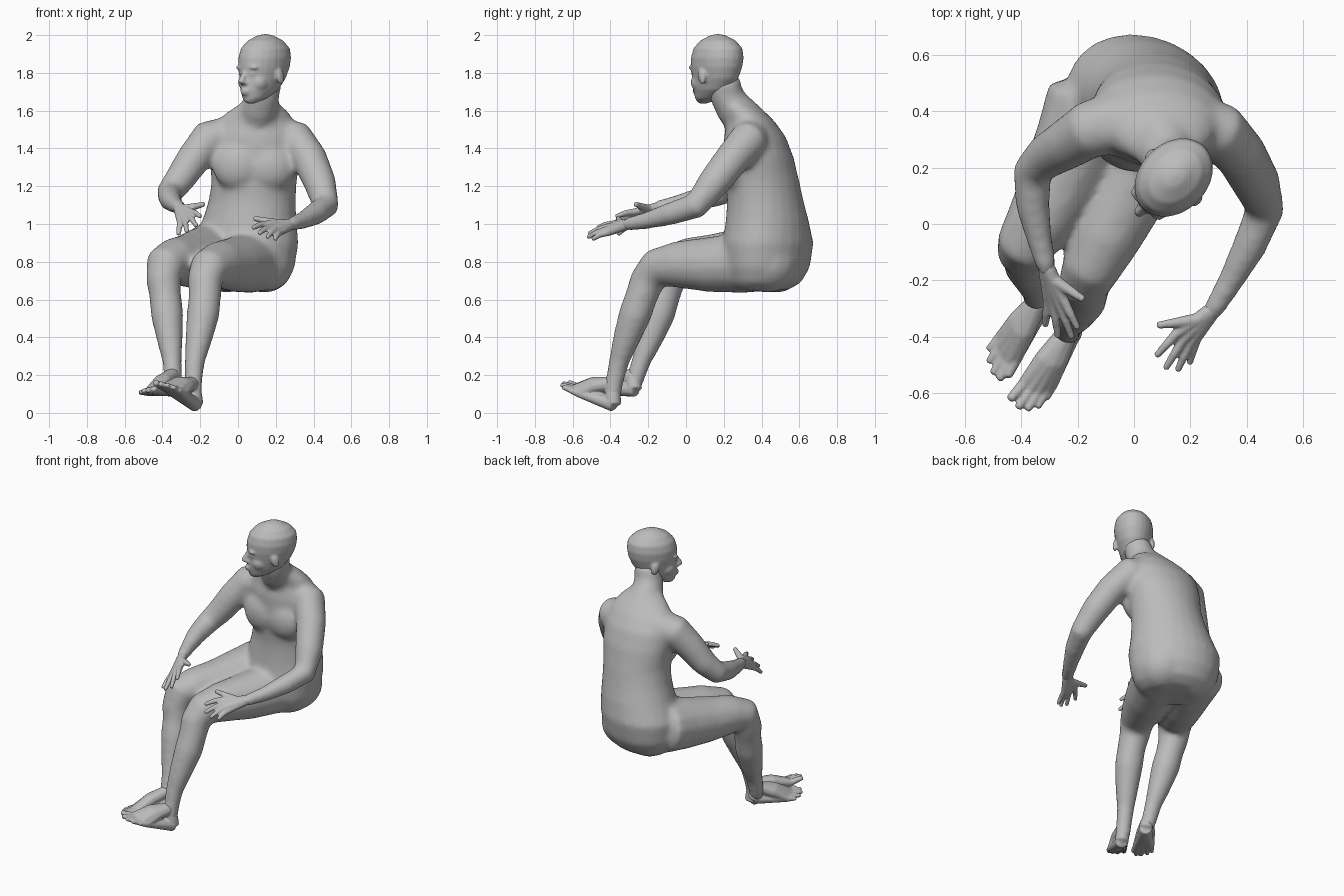
import bpy, bmesh, math
from mathutils import Vector, Matrix

default_cube = bpy.data.objects.get("Cube")
if default_cube:
    bpy.data.objects.remove(default_cube, do_unlink=True)

skin = bpy.data.materials.new("plain grey")
skin.use_nodes = True
grey = (0.5, 0.5, 0.5, 1)
skin.diffuse_color = grey
skin.node_tree.nodes["Principled BSDF"].inputs["Base Color"].default_value = grey


def bridge(bm, rings, first_tip, last_tip):
    """Join rings of points into a closed skin with a rounded point at each end."""
    loops = [[bm.verts.new(point) for point in ring] for ring in rings]
    sides = len(loops[0])
    for lower, upper in zip(loops, loops[1:]):
        for i in range(sides):
            j = (i + 1) % sides
            bm.faces.new((lower[i], lower[j], upper[j], upper[i]))
    start, end = bm.verts.new(first_tip), bm.verts.new(last_tip)
    for i in range(sides):
        j = (i + 1) % sides
        bm.faces.new((loops[0][j], loops[0][i], start))
        bm.faces.new((loops[-1][i], loops[-1][j], end))


def ring(centre, across, along, sides):
    steps = [math.tau * i / sides for i in range(sides)]
    return [centre + across * math.cos(t) + along * math.sin(t) for t in steps]


def tube(bm, path, sides=14):
    """Round limb through (x, y, z, radius) points."""
    points = [Vector(p[:3]) for p in path]
    radii = [p[3] for p in path]
    rings, side = [], None
    for i, point in enumerate(points):
        before, after = points[max(i - 1, 0)], points[min(i + 1, len(points) - 1)]
        tangent = (after - before).normalized()
        side = tangent.orthogonal() if side is None else side - tangent * side.dot(tangent)
        side.normalize()
        rings.append(ring(point, side * radii[i], tangent.cross(side) * radii[i], sides))
    head = (points[0] - points[1]).normalized() * radii[0] * 0.5
    tail = (points[-1] - points[-2]).normalized() * radii[-1] * 0.5
    bridge(bm, rings, points[0] + head, points[-1] + tail)


def stack(bm, levels, sides=24):
    """Level oval rings given as (x, y, z, half width, half depth, turn in degrees)."""
    rings = []
    for x, y, z, width, depth, turn in levels:
        spin = Matrix.Rotation(math.radians(turn), 3, "Z")
        rings.append(ring(Vector((x, y, z)), spin @ Vector((width, 0, 0)),
                          spin @ Vector((0, depth, 0)), sides))
    drop = Vector((0, 0, 0.008))
    bridge(bm, rings, Vector(levels[0][:3]) - drop, Vector(levels[-1][:3]) + drop)


def ball(bm, centre, size, tilt=0, axis="X"):
    place = Matrix.Translation(centre) @ Matrix.Rotation(math.radians(tilt), 4, axis)
    bmesh.ops.create_uvsphere(bm, u_segments=16, v_segments=10, radius=1,
                              matrix=place @ Matrix.Diagonal((*size, 1)))


def finish(bm, name, voxel, smoothing):
    """Fuse the overlapping shapes into one softened surface."""
    bmesh.ops.recalc_face_normals(bm, faces=bm.faces)
    mesh = bpy.data.meshes.new(name)
    bm.to_mesh(mesh)
    bm.free()
    mesh.materials.append(skin)
    part = bpy.data.objects.new(name, mesh)
    bpy.context.collection.objects.link(part)
    fuse = part.modifiers.new("fuse", "REMESH")
    fuse.mode = "VOXEL"
    fuse.voxel_size = voxel
    fuse.use_smooth_shade = True
    soften = part.modifiers.new("soften", "SMOOTH")
    soften.factor = 0.5
    soften.iterations = smoothing
    return part


# Torso, turning from the hips up to the shoulders
body = bmesh.new()
stack(body, [
    (.03, .4, .65, .18, .13, -24), (.035, .42, .69, .235, .18, -24),
    (.035, .43, .77, .275, .215, -24), (.04, .435, .9, .29, .23, -24),
    (.06, .43, 1.02, .255, .215, -21), (.075, .42, 1.12, .235, .2, -18),
    (.085, .405, 1.22, .228, .195, -14), (.09, .385, 1.35, .245, .185, -8),
    (.085, .365, 1.46, .245, .165, -4), (.09, .345, 1.54, .21, .128, 0),
    (.105, .315, 1.59, .165, .108, 0), (.115, .28, 1.63, .115, .095, 0)])

# Chest muscles
ball(body, (-.01, .265, 1.31), (.13, .08, .13), -12, "Z")
ball(body, (.18, .26, 1.3), (.13, .08, .125), 8, "Z")

# Neck
tube(body, [(.1, .32, 1.54, .11), (.115, .25, 1.62, .1), (.13, .215, 1.68, .09),
            (.145, .2, 1.76, .088)])

# Arms
left_arm = [(.19, .355, 1.46, .11), (.31, .33, 1.445, .102), (.38, .245, 1.345, .094),
            (.435, .145, 1.215, .087), (.465, .05, 1.095, .071), (.41, -.08, 1.055, .062),
            (.345, -.2, 1.02, .048), (.285, -.3, 1, .039), (.265, -.325, .995, .034)]
right_arm = [(-.04, .365, 1.46, .115), (-.16, .335, 1.445, .104), (-.235, .285, 1.345, .092),
             (-.31, .24, 1.235, .081), (-.362, .185, 1.165, .071), (-.36, .06, 1.13, .061),
             (-.337, -.05, 1.105, .048), (-.315, -.14, 1.09, .039), (-.307, -.17, 1.08, .034)]

# Legs
left_leg = [(.1, .43, .82, .175), (.06, .3, .795, .163), (-.02, .12, .785, .147),
            (-.1, -.05, .785, .124), (-.155, -.16, .765, .105), (-.175, -.205, .7, .094),
            (-.175, -.235, .62, .087), (-.185, -.27, .52, .088), (-.21, -.32, .38, .071),
            (-.23, -.355, .27, .055), (-.237, -.38, .16, .049), (-.237, -.39, .08, .046)]
right_leg = [(-.145, .455, .84, .165), (-.19, .3, .82, .163), (-.265, .14, .805, .143),
             (-.34, 0, .805, .121), (-.385, -.07, .79, .105), (-.395, -.095, .7, .093),
             (-.385, -.115, .62, .085), (-.375, -.145, .52, .088), (-.36, -.195, .38, .069),
             (-.35, -.235, .28, .053), (-.345, -.265, .19, .049), (-.34, -.28, .14, .046)]
for limb in (left_arm, right_arm, left_leg, right_leg):
    tube(body, limb)

# Buttocks
ball(body, (.14, .43, .8), (.16, .17, .165))
ball(body, (-.06, .48, .8), (.16, .15, .165))
finish(body, "body", 0.015, 14)

# Head, modelled facing forward about its own axis and then turned
head = bmesh.new()
stack(head, [(0, y, z, width, depth, 0) for y, z, width, depth in (
    (-.098, 1.642, .03, .03), (-.07, 1.665, .058, .07), (-.035, 1.71, .083, .115),
    (-.01, 1.77, .102, .138), (0, 1.83, .117, .153), (.005, 1.88, .122, .156),
    (.01, 1.93, .113, .145), (.01, 1.97, .083, .106), (.01, 1.999, .035, .045))])
tube(head, [(0, -.138, 1.81, .014), (0, -.162, 1.77, .017), (0, -.172, 1.748, .019)])
ball(head, (0, -.145, 1.707), (.032, .02, .008))
ball(head, (0, -.142, 1.691), (.028, .02, .009))
ball(head, (0, -.115, 1.66), (.03, .024, .02))
for side in (-1, 1):
    ball(head, (side * .042, -.128, 1.828), (.038, .023, .011))
    ball(head, (side * .042, -.125, 1.797), (.02, .018, .01))
    ball(head, (side * .014, -.152, 1.747), (.012, .016, .01))
    ball(head, (side * .05, -.075, 1.75), (.042, .055, .05))
    ball(head, (side * .117, .005, 1.78), (.013, .026, .042), 15)
head_part = finish(head, "head", 0.008, 5)
head_part.location = (.138, .162, 0)
head_part.rotation_euler.z = math.radians(-45)


# Hands: every finger runs from the wrist through its knuckle to the tip
def hand(name, wrist, knuckles, tips, thumb):
    bm = bmesh.new()
    wrist = Vector(wrist)
    for knuckle, tip in zip(map(Vector, knuckles), map(Vector, tips)):
        middle = knuckle.lerp(tip, 0.5) + Vector((0, 0, 0.006))
        tube(bm, [(*wrist, .028), (*wrist.lerp(knuckle, 0.25), .027),
                  (*wrist.lerp(knuckle, 0.6), .023), (*knuckle, .019),
                  (*middle, .0155), (*tip, .012)], 10)
    thumb = Vector(thumb)
    base = wrist.lerp(Vector(knuckles[0]), 0.45)
    tube(bm, [(*wrist, .026), (*base, .025), (*base.lerp(thumb, 0.5), .019),
              (*thumb, .013)], 10)
    finish(bm, name, 0.006, 3)


hand("left_hand", (.285, -.3, 1),
     [(.15, -.39, 1), (.175, -.41, .985), (.2, -.42, .97), (.22, -.41, .955)],
     [(.08, -.468, .98), (.112, -.513, .95), (.155, -.52, .93), (.197, -.495, .92)],
     (.085, -.36, 1.03))
hand("right_hand", (-.315, -.14, 1.09),
     [(-.25, -.27, 1.065), (-.265, -.285, 1.045), (-.285, -.285, 1.025), (-.305, -.275, 1.01)],
     [(-.2, -.37, 1.04), (-.22, -.405, .99), (-.27, -.4, .96), (-.315, -.36, .945)],
     (-.18, -.268, 1.105))


# Feet: five toes fan out from the ankle, with a rounded heel behind
def foot(name, ankle, heel, toes):
    bm = bmesh.new()
    ankle, heel = Vector(ankle), Vector(heel)
    tube(bm, [(*ankle, .038), (*ankle.lerp(heel, 0.6), .042), (*heel, .042)])
    for i, toe in enumerate(map(Vector, toes)):
        thick = 0.016 - 0.0015 * i
        instep, sole = ankle.lerp(toe, 0.4), heel.lerp(toe, 0.45)
        knuckle = heel.lerp(toe, 0.78)
        tube(bm, [(*ankle, .038), (*instep, .036), (*knuckle, .022), (*toe, thick)], 10)
        tube(bm, [(*heel, .04), (*sole, .029), (*knuckle, .021), (*toe, thick)], 10)
    finish(bm, name, 0.006, 3)


foot("left_foot", (-.24, -.39, .155), (-.225, -.385, .045),
     [(-.44, -.622, .16), (-.412, -.652, .155), (-.378, -.66, .148),
      (-.342, -.652, .136), (-.31, -.622, .12)])
foot("right_foot", (-.345, -.28, .2), (-.325, -.275, .125),
     [(-.448, -.54, .125), (-.478, -.552, .12), (-.502, -.53, .115),
      (-.518, -.49, .11), (-.52, -.445, .105)])
